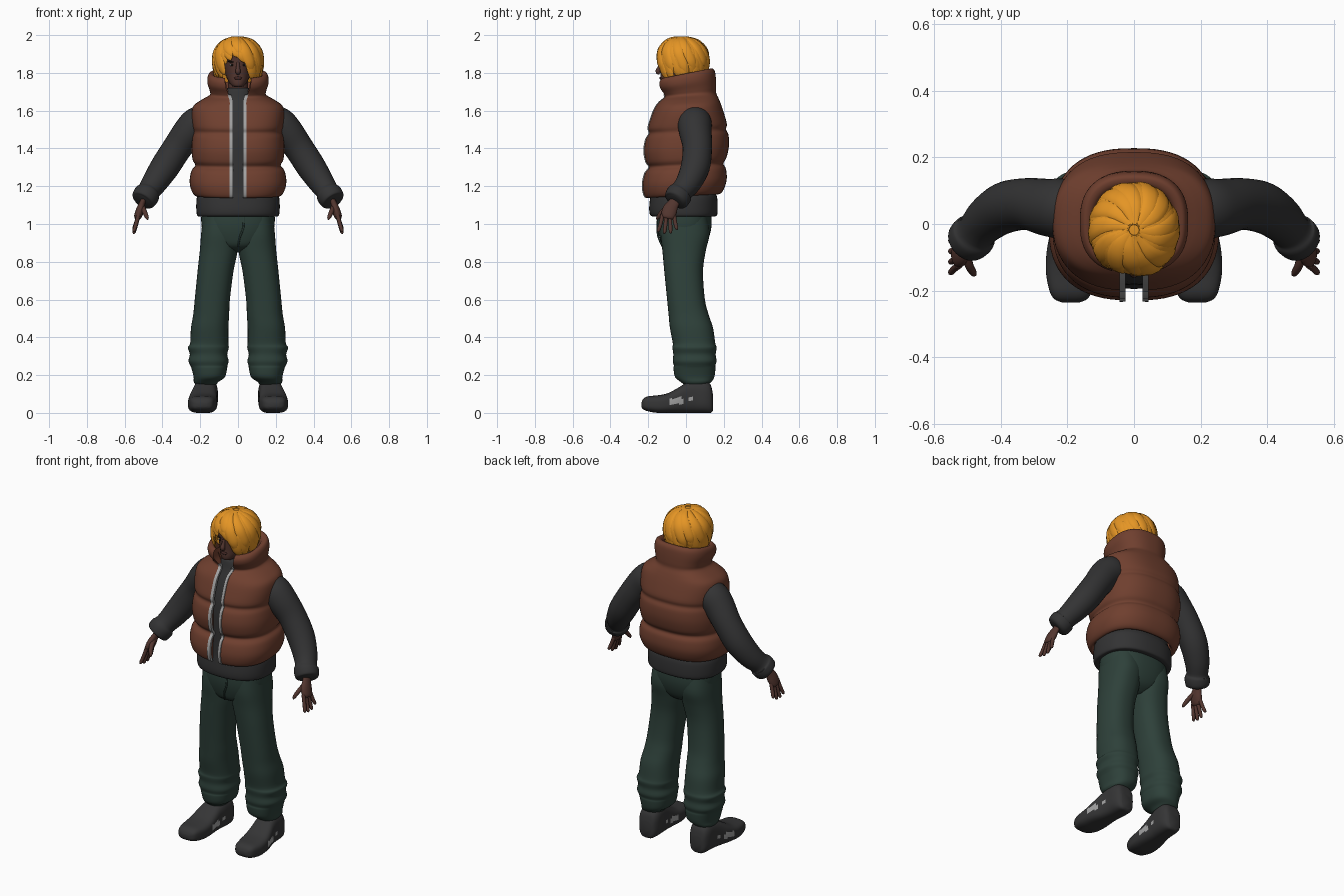
import bpy, bmesh, random
from math import sin, cos, pi, asin, acos, radians, copysign
from mathutils import Vector, Matrix

random.seed(4)
if "Cube" in bpy.data.objects:
    bpy.data.objects.remove(bpy.data.objects["Cube"])


def material(name, *rgb):
    m = bpy.data.materials.new(name)
    m.use_nodes = True
    m.diffuse_color = (*rgb, 1)
    m.node_tree.nodes["Principled BSDF"].inputs["Base Color"].default_value = (*rgb, 1)
    return m


BROWN = material("vest brown", .16, .05, .028)
CHARCOAL = material("sweater charcoal", .033, .033, .034)
GREEN = material("trouser green", .027, .052, .042)
SHOE = material("shoe grey", .036, .036, .037)
LIGHT = material("light grey", .36, .36, .36)
SKIN = material("skin", .085, .036, .028)
LIPS = material("lips", .06, .022, .019)
HAIR = material("hair gold", .78, .3, .018)
DARK = material("brow dark", .012, .008, .006)


def smooth(rows, steps):
    """Resample a list of equal-length tuples along a smooth spline."""
    out = []
    for i in range(len(rows) - 1):
        a, b, c, d = (rows[min(max(i + k, 0), len(rows) - 1)] for k in (-1, 0, 1, 2))
        for s in range(steps):
            t = s / steps
            out.append(tuple(q + t / 2 * (r - p + t * (2 * p - 5 * q + 4 * r - w + t * (3 * (q - r) + w - p)))
                             for p, q, r, w in zip(a, b, c, d)))
    return out + [tuple(rows[-1])]


def skin(name, ring_sets, mats, closed=True, mirror=False):
    """Bridge each set of rings into a tube and make one object of them."""
    bm = bmesh.new()
    for rings in ring_sets:
        vs = [[bm.verts.new(p) for p in ring] for ring in rings]
        n = len(vs[0])
        for lo, hi in zip(vs, vs[1:]):
            for i in range(n if closed else n - 1):
                j = (i + 1) % n
                bm.faces.new((lo[i], lo[j], hi[j], hi[i]))
        if closed:
            bm.faces.new(vs[0])
            bm.faces.new(vs[-1])
    return finish(name, bm, mats, mirror)


def finish(name, bm, mats, mirror=False):
    bmesh.ops.recalc_face_normals(bm, faces=bm.faces)
    me = bpy.data.meshes.new(name)
    bm.to_mesh(me)
    bm.free()
    for m in mats:
        me.materials.append(m)
    me.shade_smooth()
    me.set_sharp_from_angle(angle=radians(55))
    ob = bpy.data.objects.new(name, me)
    bpy.context.collection.objects.link(ob)
    if mirror:
        ob.modifiers.new("mirror", "MIRROR")
    return ob


def power(v, p):
    return copysign(abs(v) ** p, v)


def ring(row, p=.85, n=40, along_y=False):
    """Rounded outline: position, centre x, half width, front, back, tilt, front gap."""
    pos, cx, r, lo, hi, tilt, gap = (tuple(row) + (0, 0))[:7]
    g = asin((gap / r) ** (1 / p)) if gap else 0
    pts = []
    for i in range(n + 1 if gap else n):
        a = g + (2 * pi - 2 * g) * i / n
        x = cx + r * power(sin(a), p)
        v = (lo + hi) / 2 - (hi - lo) / 2 * power(cos(a), p)
        pts.append((x, pos, v) if along_y else (x, v, pos + tilt * v))
    if gap:  # turn the front edges inward so the panels look thick
        for k, e in ((0, pts[0]), (len(pts) + 1, pts[-1])):
            pts.insert(k, (e[0], e[1] + .05, e[2]))
    return pts


def loft(name, rows, mat, p=.85, steps=4, mirror=False, **kw):
    return skin(name, [[ring(r, p, **kw) for r in smooth(rows, steps)]], [mat], mirror=mirror)


def tube(path, wide=1, thick=1, centre=None, n=14, steps=4):
    """Rings round a path of (x, y, z, radius)."""
    pts = smooth(path, steps)
    rings = []
    for i, q in enumerate(pts):
        o = Vector(q[:3])
        t = (Vector(pts[min(i + 1, len(pts) - 1)][:3]) - Vector(pts[max(i - 1, 0)][:3])).normalized()
        ref = o - centre if centre else Vector((0, 1, 0))
        a = t.cross(ref).normalized()
        b = a.cross(t)
        rings.append([o + q[3] * (a * wide * cos(k * 2 * pi / n) + b * thick * sin(k * 2 * pi / n))
                      for k in range(n)])
    return rings


def ball(name, loc, size, mat, mirror=False, turn=0):
    bm = bmesh.new()
    m = Matrix.Translation(loc) @ Matrix.Rotation(turn, 4, "Y") @ Matrix.Diagonal((*size, 1))
    bmesh.ops.create_uvsphere(bm, u_segments=20, v_segments=12, radius=1, matrix=m)
    return finish(name, bm, [mat], mirror)


# Shoes, with pale patches on both flanks
shoe = loft("shoes", [(-.236, .19, .025, .03, .055), (-.225, .19, .05, .018, .075), (-.2, .19, .064, .008, .088),
                      (-.15, .189, .075, 0, .093), (-.1, .187, .077, 0, .103), (-.05, .184, .073, 0, .128),
                      (0, .178, .066, 0, .158), (.05, .172, .064, 0, .175), (.1, .17, .063, 0, .172),
                      (.13, .17, .052, 0, .15), (.142, .17, .035, .01, .1)],
            SHOE, p=.65, mirror=True, n=56, along_y=True)
shoe.data.materials.append(LIGHT)
for f in shoe.data.polygons:
    c = f.center
    big = -.09 < c.y < -.015 and abs(c.z - .066 - c.y * .1) < .016
    small = .01 < c.y < .04 and abs(c.z - .075) < .008
    f.material_index = int(abs(f.normal.x) > .4 and (big or small))

# Trousers: gathered legs and a seat
loft("trouser_legs", [(.15, .17, .055, -.01, .115), (.165, .168, .066, -.03, .135), (.19, .152, .083, -.058, .15),
                      (.235, .152, .094, -.066, .156), (.25, .154, .098, -.064, .155), (.275, .156, .106, -.07, .162),
                      (.31, .156, .099, -.067, .157), (.345, .157, .108, -.072, .162), (.37, .152, .101, -.07, .155),
                      (.45, .15, .099, -.085, .143), (.52, .142, .095, -.092, .12), (.6, .136, .093, -.1, .1),
                      (.75, .119, .095, -.115, .09), (.86, .102, .1, -.125, .105), (.95, .098, .097, -.135, .125),
                      (1.05, .095, .09, -.13, .11)], GREEN, mirror=True)
loft("trouser_seat", [(.85, 0, .05, -.06, .05), (.88, 0, .12, -.118, .095), (.93, 0, .175, -.14, .122),
                      (1, 0, .194, -.152, .136), (1.09, 0, .192, -.15, .13)], GREEN)
skin("fly_seam", [tube([(.03, -.148, 1.04, .005), (.028, -.152, .98, .005), (.01, -.146, .93, .005),
                        (0, -.125, .88, .004)])], [GREEN])

# Sweater body and hem
loft("sweater_body", [(1.04, 0, .2, -.165, .145), (1.045, 0, .216, -.188, .163), (1.08, 0, .221, -.195, .168),
                      (1.14, 0, .218, -.19, .165), (1.2, 0, .2, -.185, .15), (1.45, 0, .2, -.18, .15),
                      (1.58, 0, .17, -.15, .14), (1.66, 0, .1, -.115, .1), (1.71, 0, .075, -.1, .07),
                      (1.72, 0, .06, -.085, .05)], CHARCOAL)

# Puffed vest with stand-up collar, open at the front
vest = []
for z, r, lo, hi in [(1.19, .2, -.18, .16), (1.15, .215, -.205, .17), (1.165, .24, -.222, .195),
                     (1.22, .256, -.23, .215), (1.28, .247, -.217, .212), (1.31, .226, -.195, .198),
                     (1.34, .24, -.212, .214), (1.4, .246, -.222, .227), (1.46, .241, -.212, .225),
                     (1.49, .234, -.194, .212), (1.52, .241, -.2, .216), (1.58, .245, -.182, .2),
                     (1.625, .235, -.163, .185), (1.655, .195, -.14, .173), (1.68, .15, -.115, .16),
                     (1.705, .15, -.122, .16), (1.745, .162, -.143, .158), (1.78, .16, -.147, .152),
                     (1.797, .145, -.13, .135), (1.78, .12, -.112, .11), (1.69, .1, -.09, .09)]:
    rise = min(max((z - 1.66) / .1, 0), 1)
    vest.append((z, 0, r, lo, hi, .05 + .15 * rise, .038 + .03 * rise))
vest_rings = [ring(r, .8, 64) for r in smooth(vest, 4)]
skin("vest", [vest_rings], [BROWN], closed=False)

# Zip strips along the front edges
edge = [r[-2] for r in vest_rings[5:60]]
zip_rings = [[(-x + dx, y + dy, z) for dx, dy in ((-.012, -.004), (.006, -.005), (.006, .004), (-.012, .012))]
             for x, y, z in edge]
skin("zip_strips", [zip_rings], [LIGHT], mirror=True)

# Sleeves with cuffs
skin("sleeves", [tube([(.17, .045, 1.55, .082), (.215, .046, 1.53, .09), (.26, .05, 1.485, .086),
                       (.32, .06, 1.405, .078), (.385, .05, 1.305, .077), (.44, .015, 1.222, .068),
                       (.472, -.022, 1.175, .06), (.482, -.035, 1.158, .069), (.502, -.052, 1.127, .065),
                       (.508, -.058, 1.118, .045)], n=28)], [CHARCOAL], mirror=True)

# Hands: palm, four fingers and a thumb
hand = [tube([(.49, -.04, 1.15, .028), (.507, -.065, 1.11, .03), (.518, -.085, 1.075, .04),
              (.53, -.095, 1.04, .037), (.534, -.098, 1.028, .025)], wide=.55)]
for k in range(4):
    y, drop = -.124 + .02 * k, (.082, .092, .09, .07)[k]
    tip = y + .012 * (k - 1.8)
    hand.append(tube([(.526, y, 1.05, .011), (.54, (y + tip) / 2, 1.04 - drop / 2, .0105),
                      (.55, tip, 1.04 - drop * .9, .009), (.55, tip, 1.04 - drop, .003)], n=10))
hand.append(tube([(.508, -.08, 1.095, .015), (.495, -.125, 1.065, .013), (.482, -.148, 1.035, .01),
                  (.479, -.153, 1.022, .003)], n=10))
skin("hands", hand, [SKIN], mirror=True)

# Head, neck and face
loft("neck", [(1.64, 0, .055, -.07, .05), (1.8, 0, .052, -.08, .05)], SKIN)
loft("head", [(1.725, 0, .018, -.12, -.07), (1.733, 0, .034, -.132, -.04), (1.755, 0, .05, -.136, 0),
              (1.79, 0, .066, -.134, .06), (1.83, 0, .075, -.135, .08), (1.87, 0, .078, -.136, .09),
              (1.92, 0, .075, -.134, .09), (1.96, 0, .05, -.1, .06)], SKIN, p=.92)
skin("nose", [tube([(0, -.131, 1.855, .008), (0, -.14, 1.83, .01), (0, -.148, 1.808, .014),
                    (0, -.138, 1.798, .01)])], [SKIN])
ball("lips", (0, -.134, 1.772), (.021, .007, .008), LIPS)
ball("eyes", (.032, -.124, 1.842), (.013, .008, .006), LIGHT, mirror=True)
ball("pupils", (.032, -.13, 1.842), (.006, .004, .006), DARK, mirror=True)
ball("brows", (.033, -.126, 1.858), (.021, .008, .004), DARK, mirror=True, turn=-.12)

# Hair: a cap covered with swirling locks
loft("hair_cap", [(1.75, 0, .085, -.03, .07), (1.8, 0, .115, -.045, .1), (1.85, 0, .122, -.07, .112),
                  (1.885, 0, .122, -.125, .112), (1.92, 0, .115, -.14, .105), (1.955, 0, .09, -.115, .08),
                  (1.98, 0, .055, -.075, .045), (1.99, 0, .015, -.03, 0)], HAIR, p=1)
locks = []
centre = Vector((0, -.018, 1.865))
for layer, count in ((0, 22), (1, 13)):
    for k in range(count):
        end = -pi + 2 * pi * (k + random.uniform(-.2, .2)) / count
        away = abs(end)
        low = 1.875 - .04 * away if away < .62 else 1.765 if away < 2 else 1.785
        low += layer * .03 + random.uniform(-.01, .012)
        last = acos((low - centre.z) / .125)
        path = []
        for s, r in ((0, .012), (.25, .026), (.5, .033), (.75, .03), (.92, .018), (1, .003)):
            th = .12 + (last - .12) * s
            az = end - .75 * (1 - s)
            out = sin(th) if th < pi / 2 else 1 - .28 * (1 - sin(th))
            out += .03 * layer
            path.append((.123 * out * sin(az), centre.y - .131 * out * cos(az), centre.z + .125 * cos(th), r))
        locks.append(tube(path, thick=.42, centre=centre, n=10))
skin("hair_locks", locks, [HAIR])
